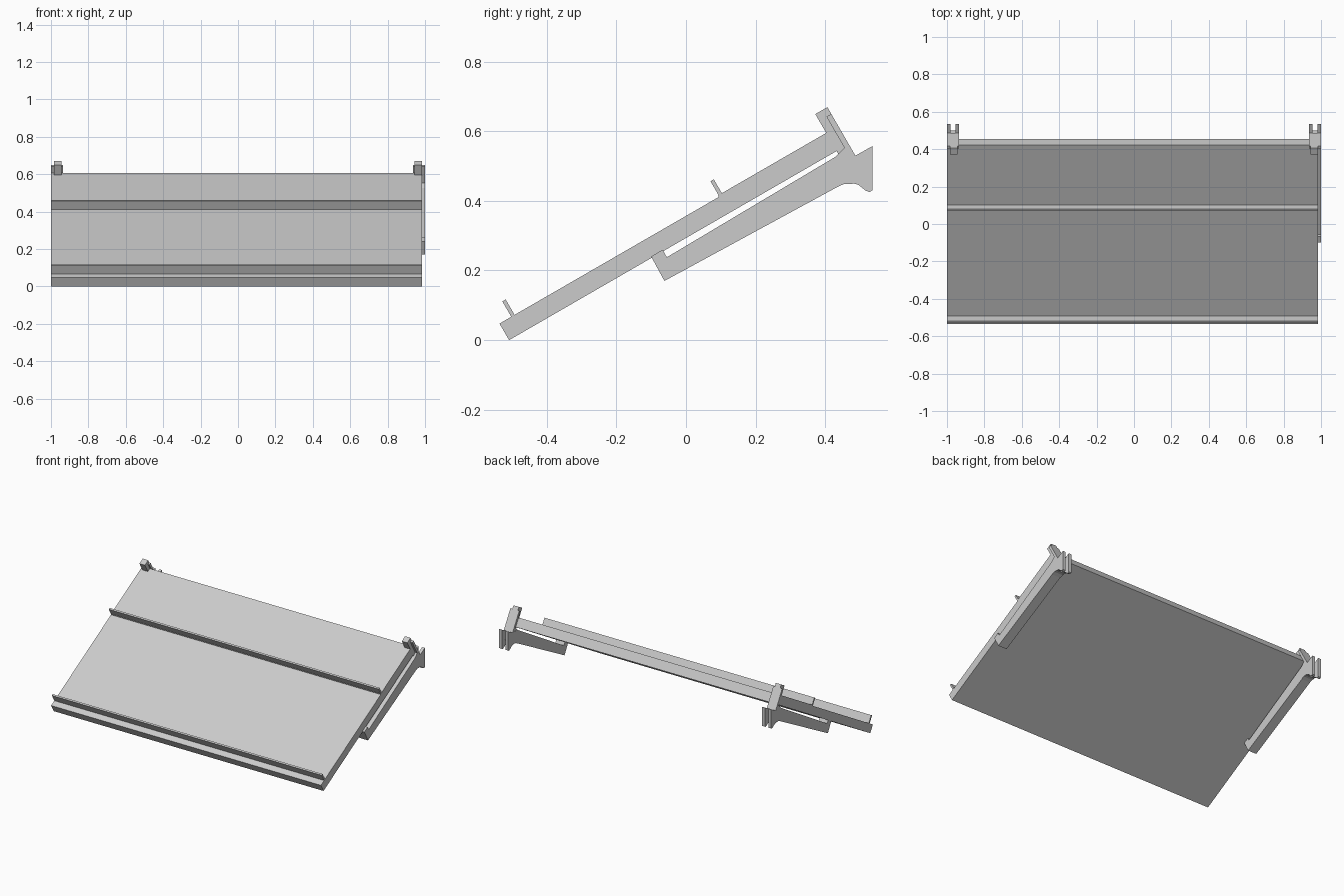
import bpy, math

if "Cube" in bpy.data.objects:
    bpy.data.objects.remove(bpy.data.objects["Cube"])

C, S = math.cos(math.radians(30)), math.sin(math.radians(30))
Y0 = -0.508  # lower front edge of the shelf


def slope(u, w):
    """Shelf coordinates (along slope, normal to it) to (y, z)."""
    return (Y0 + u * C - w * S, u * S + w * C)


def extrude_x(name, profile, x0, x1):
    """Solid prism from a counter-clockwise (y, z) profile."""
    n = len(profile)
    verts = [(x, y, z) for x in (x0, x1) for y, z in profile]
    faces = [tuple(reversed(range(n))), tuple(range(n, 2 * n))]
    faces += [(i, (i + 1) % n, n + (i + 1) % n, n + i) for i in range(n)]
    mesh = bpy.data.meshes.new(name)
    mesh.from_pydata(verts, [], faces)
    ob = bpy.data.objects.new(name, mesh)
    bpy.context.collection.objects.link(ob)
    return ob


def slab(name, u0, u1, w0, w1, x0, x1):
    return extrude_x(name, [slope(u0, w0), slope(u1, w0), slope(u1, w1), slope(u0, w1)], x0, x1)


def mirrored_pair(name, profile, inner, outer):
    extrude_x("right_" + name, profile, inner, outer)
    extrude_x("left_" + name, profile, -outer, -inner)


# Tilted shelf in two halves
L, R = -1.0, 0.985
slab("front_shelf_panel", 0, 0.727, 0, 0.055, L, R)
slab("rear_shelf_panel", 0.727, 1.11, 0, 0.06, L, R)

# Retaining lips
for name, u in (("front_lip", 0.039), ("middle_lip", 0.729)):
    slab(name, u, u + 0.011, 0.054, 0.106, L, R)

# Support arms with a raised toe at the front
arm = [(-0.1, 0.24), (-0.062, 0.17), (0.435, 0.44), (0.455, 0.449), (0.478, 0.449),
       (0.5, 0.476), (0.455, 0.553), (0.43, 0.527), (-0.055, 0.238), (-0.067, 0.26)]
mirrored_pair("support_arm", arm, 0.937, 1.0)

# Mounting plates: narrow rib in front, wider backing behind
rib = [slope(1.086, -0.03), slope(1.126, -0.03), slope(1.126, 0.1225), slope(1.086, 0.1225)]
mirrored_pair("mounting_rib", rib, 0.945, 0.985)
backing = [slope(1.110, -0.04), slope(1.126, -0.04), slope(1.126, 0.1), slope(1.110, 0.1)]
mirrored_pair("backing_plate", backing, 0.935, 1.0)

# Twin hooks at the wall side
hook = [(0.435, 0.44), (0.455, 0.449), (0.474, 0.452), (0.495, 0.446), (0.515, 0.43),
        (0.526, 0.425), (0.535, 0.43), (0.535, 0.557), (0.487, 0.53), (0.45, 0.53)]
mirrored_pair("outer_hook", hook, 0.98, 1.0)
mirrored_pair("inner_hook", hook, 0.935, 0.955)
